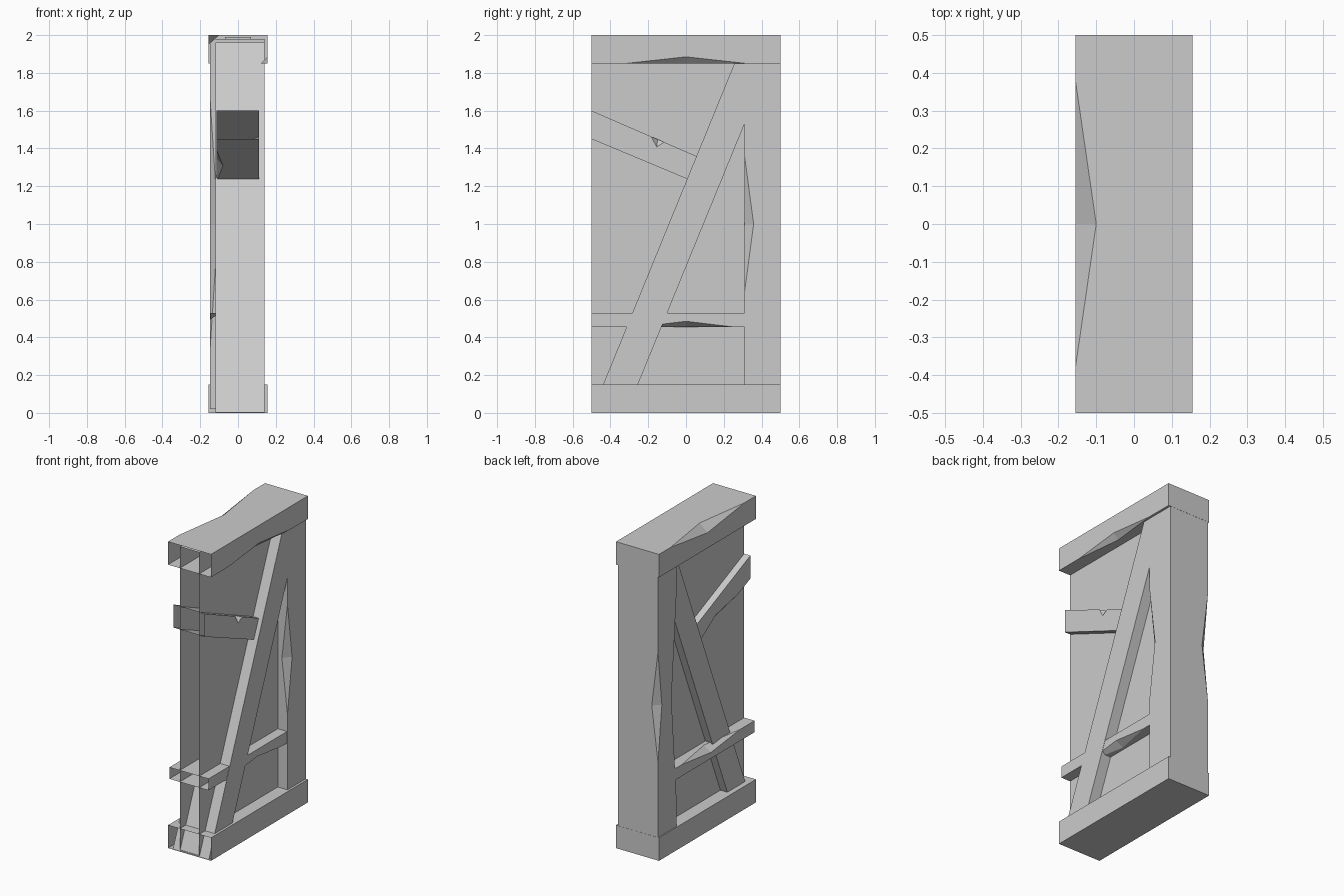
import bpy
import bmesh
from mathutils import Vector

cube = bpy.data.objects.get("Cube")
if cube:
    bpy.data.objects.remove(cube, do_unlink=True)

grey = bpy.data.materials.new("plain grey")
grey.use_nodes = True
COLOUR = (0.6, 0.6, 0.6, 1)
grey.diffuse_color = COLOUR
grey.node_tree.nodes["Principled BSDF"].inputs["Base Color"].default_value = COLOUR

FRONT = -0.5


def add_object(name, bm):
    bmesh.ops.recalc_face_normals(bm, faces=bm.faces)
    mesh = bpy.data.meshes.new(name)
    bm.to_mesh(mesh)
    bm.free()
    ob = bpy.data.objects.new(name, mesh)
    bpy.context.collection.objects.link(ob)
    return ob


def chip_cutter(centre, along, depth_a, depth_b):
    """Tetrahedron that knocks a shallow chip out of a beam edge."""
    c, along = Vector(centre), Vector(along)
    pa, pb = c + Vector(depth_a), c + Vector(depth_b)
    mid = (pa + pb) / 2
    bm = bmesh.new()
    # Growing about the valley keeps both cut planes in place
    vs = [bm.verts.new(mid + (p - mid) * 1.5) for p in (c - along, c + along, pa, pb)]
    for i in range(4):
        bm.faces.new([v for j, v in enumerate(vs) if j != i])
    cutter = add_object("chip_cutter", bm)
    cutter.hide_render = True
    return cutter


def timber(name, x0, x1, profile, chips=(), open_front=True):
    """Side profile (y, z) extruded across x, chipped, with its front end left open."""
    bm = bmesh.new()
    sides = [[bm.verts.new((x, y, z)) for y, z in profile] for x in (x0, x1)]
    for ring in sides:
        bm.faces.new(ring)
    n = len(profile)
    for i in range(n):
        j = (i + 1) % n
        bm.faces.new((sides[0][i], sides[0][j], sides[1][j], sides[1][i]))
    ob = add_object(name, bm)

    cutters = [chip_cutter(*chip) for chip in chips]
    for cutter in cutters:
        mod = ob.modifiers.new("chip", "BOOLEAN")
        mod.operation = "DIFFERENCE"
        mod.solver = "EXACT"
        mod.object = cutter
    if cutters:
        bpy.context.view_layer.update()
        graph = bpy.context.evaluated_depsgraph_get()
        chipped = bpy.data.meshes.new_from_object(ob.evaluated_get(graph))
        ob.modifiers.clear()
        ob.data = chipped
        for cutter in cutters:
            bpy.data.objects.remove(cutter, do_unlink=True)

    if open_front:
        bm = bmesh.new()
        bm.from_mesh(ob.data)
        ends = [f for f in bm.faces if all(abs(v.co.y - FRONT) < 1e-4 for v in f.verts)]
        bmesh.ops.delete(bm, geom=ends, context="FACES")
        bm.to_mesh(ob.data)
        bm.free()
    ob.data.materials.clear()
    ob.data.materials.append(grey)
    return ob


def box(y0, y1, z0, z1):
    return [(y0, z0), (y1, z0), (y1, z1), (y0, z1)]


# Infill wall panel
timber("wall_panel", -0.07, 0.07, box(FRONT, 0.48, 0.01, 1.99))

# Top and bottom beams
timber("bottom_beam", -0.155, 0.155, box(FRONT, 0.5, 0, 0.15))
timber("top_beam", -0.155, 0.155, box(FRONT, 0.5, 1.85, 2), [
    ((-0.155, 0, 2), (0, 0.38, 0), (0.055, 0, 0), (0, 0, -0.05)),
    ((0.155, 0, 1.85), (0, 0.32, 0), (-0.035, 0, 0), (0, 0, 0.035)),
])

# Rear post with worn corners
timber("back_post", -0.147, 0.14, box(0.31, 0.499, 0.02, 1.98), [
    ((0.14, 0.31, 1), (0, 0, 0.36), (-0.04, 0, 0), (0, 0.048, 0)),
    ((-0.147, 0.31, 1), (0, 0, 0.65), (0.042, 0, 0), (0, 0.05, 0)),
    ((-0.147, 0.499, 1), (0, 0, 0.36), (0.045, 0, 0), (0, -0.04, 0)),
], open_front=False)

# Long diagonal brace
timber("diagonal_brace", -0.12, 0.139,
       [(-0.499, 0.003), (-0.315, 0.003), (0.486, 1.96), (0.301, 1.96)],
       open_front=False)

# Low horizontal rail
timber("lower_rail", -0.145, 0.137, box(FRONT, 0.4, 0.455, 0.53), [
    ((0.137, 0, 0.455), (0, 0.25, 0), (-0.05, 0, 0), (0, 0, 0.03)),
    ((-0.145, -0.05, 0.53), (0, 0.3, 0), (0.05, 0, 0), (0, 0, -0.035)),
])

# Short upper brace
timber("short_brace", -0.115, 0.11,
       [(FRONT, 1.45), (0.05, 1.22), (0.1, 1.34), (FRONT, 1.6)], [
    ((0.11, -0.15, 1.448), (0, 0.034, -0.0147), (-0.03, 0, 0), (0, -0.005, -0.04)),
    ((-0.115, -0.16, 1.308), (0, 0.21, -0.088), (0.035, 0, 0), (0, 0.017, 0.04)),
])
